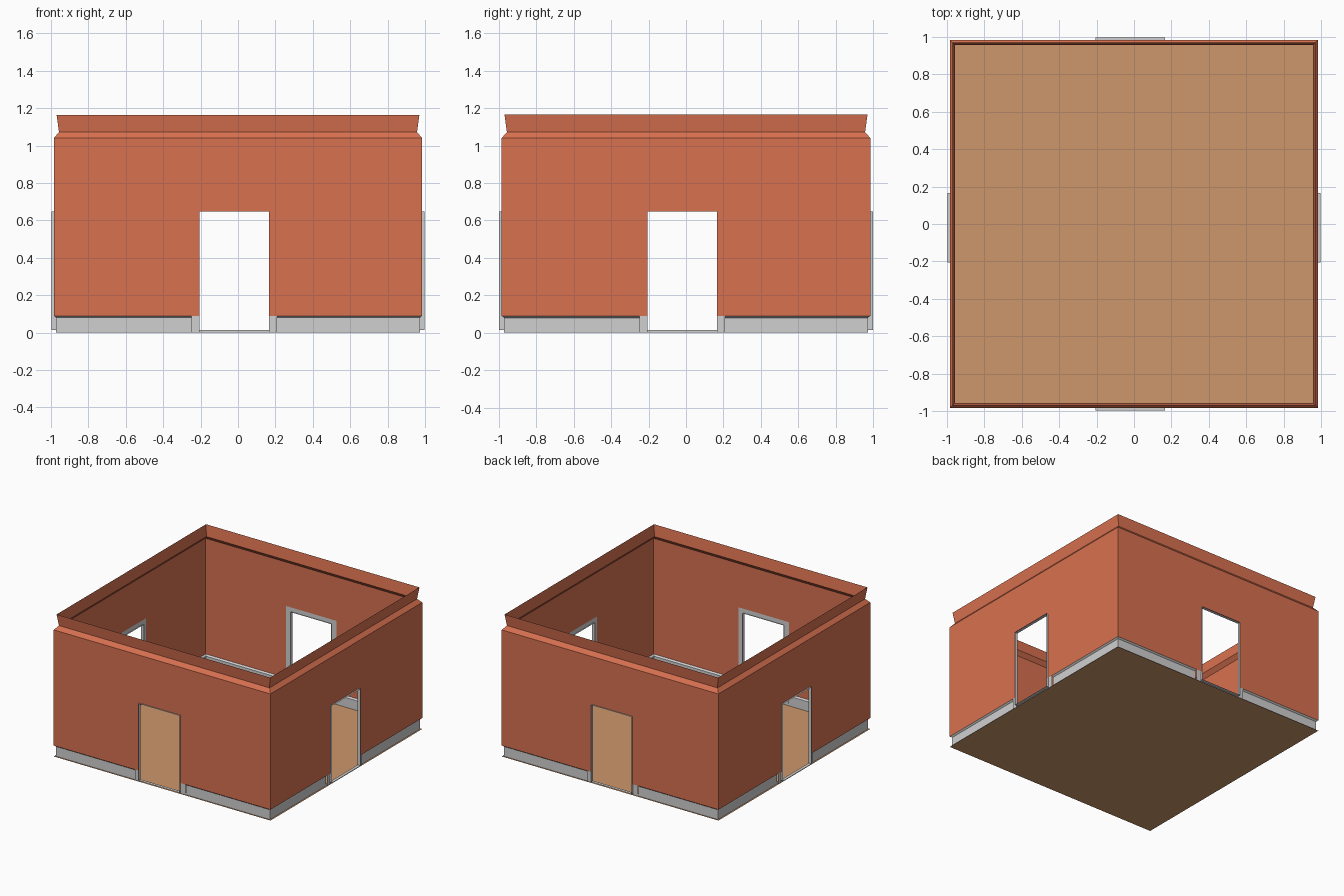
import bpy, bmesh

if "Cube" in bpy.data.objects:
    bpy.data.objects.remove(bpy.data.objects["Cube"])

def material(name, rgb):
    m = bpy.data.materials.new(name)
    m.diffuse_color = (*rgb, 1)
    m.use_nodes = True
    m.node_tree.nodes["Principled BSDF"].inputs["Base Color"].default_value = m.diffuse_color
    return m

TERRACOTTA = material("terracotta", (0.69, 0.165, 0.08))
GREY = material("trim grey", (0.63, 0.63, 0.63))
TAN = material("floor tan", (0.61, 0.31, 0.148))

# Local frame of each wall: u along the wall, d outward, z up
SIDES = {
    "front": (lambda u, d, z: (u, -d, z), False),
    "back": (lambda u, d, z: (u, d, z), True),
    "right": (lambda u, d, z: (d, u, z), False),
    "left": (lambda u, d, z: (-d, u, z), True),
}
W = 0.985                      # wall plane
BASE = 0.972                   # recessed baseboard plane
OUT = 0.998                    # outer edge of door lining
CASE = 0.981                   # casing plane, just inside the wall
U0, U1, TOP = -0.205, 0.165, 0.647   # door opening
CW = 0.044                     # casing width


def build(name, mat, quads):
    """Make one mesh from quads; weld shared corners."""
    bm = bmesh.new()
    for q in quads:
        bm.faces.new([bm.verts.new(p) for p in q])
    bmesh.ops.remove_doubles(bm, verts=bm.verts, dist=1e-4)
    me = bpy.data.meshes.new(name)
    bm.to_mesh(me)
    bm.free()
    me.materials.append(mat)
    ob = bpy.data.objects.new(name, me)
    bpy.context.collection.objects.link(ob)
    return ob


def on_side(side, quads):
    fn, flip = SIDES[side]
    return [[fn(*p) for p in (q[::-1] if flip else q)] for q in quads]


def flat(u0, u1, z0, z1, d):
    return [(u0, d, z0), (u1, d, z0), (u1, d, z1), (u0, d, z1)]


walls, cornice, base = [], [], []
for side in SIDES:
    # wall sheet around the doorway
    walls += on_side(side, [
        flat(-W, U0, 0.09, TOP, W), flat(U1, W, 0.09, TOP, W),
        flat(-W, U0, TOP, 1.04, W), flat(U0, U1, TOP, 1.04, W),
        flat(U1, W, TOP, 1.04, W)])

    # cornice: slopes in, then flares out
    prof = [(W, 1.04), (0.957, 1.072), (0.97, 1.165)]
    cornice += on_side(side, [
        [(-a, a, za), (a, a, za), (b, b, zb), (-b, b, zb)]
        for (a, za), (b, zb) in zip(prof, prof[1:])])

    # recessed baseboard with sloped top, broken at the doorway
    prof = [(BASE, 0), (BASE, 0.08), (W, 0.09)]
    for (a, za), (b, zb) in zip(prof, prof[1:]):
        base += on_side(side, [
            [(-a, a, za), (U0 - CW, a, za), (U0 - CW, b, zb), (-b, b, zb)],
            [(U1 + CW, a, za), (a, a, za), (b, b, zb), (U1 + CW, b, zb)]])

    # door casing (flat face) and lining (jambs, head and sill)
    z0 = 0.015
    build(side + "_door_casing", GREY, on_side(side, [
        flat(U0 - CW, U0, 0.002, TOP + 0.035, CASE),
        flat(U1, U1 + CW, 0.002, TOP + 0.035, CASE),
        flat(U0, U1, TOP, TOP + 0.035, CASE)]))
    loop = [(U0, z0), (U1, z0), (U1, TOP), (U0, TOP)]
    lining = [[(a[0], BASE, a[1]), (b[0], BASE, b[1]), (b[0], OUT, b[1]), (a[0], OUT, a[1])]
              for a, b in zip(loop, loop[1:] + loop[:1])]
    lining.append(flat(U0 - CW, U1 + CW, 0.0, z0, BASE))
    build(side + "_door_lining", GREY, on_side(side, lining))

build("walls", TERRACOTTA, walls)
build("cornice", TERRACOTTA, cornice)
build("baseboard", GREY, base)

# floor sheet
build("floor", TAN, [[(-W, -W, 0), (W, -W, 0), (W, W, 0), (-W, W, 0)]])
